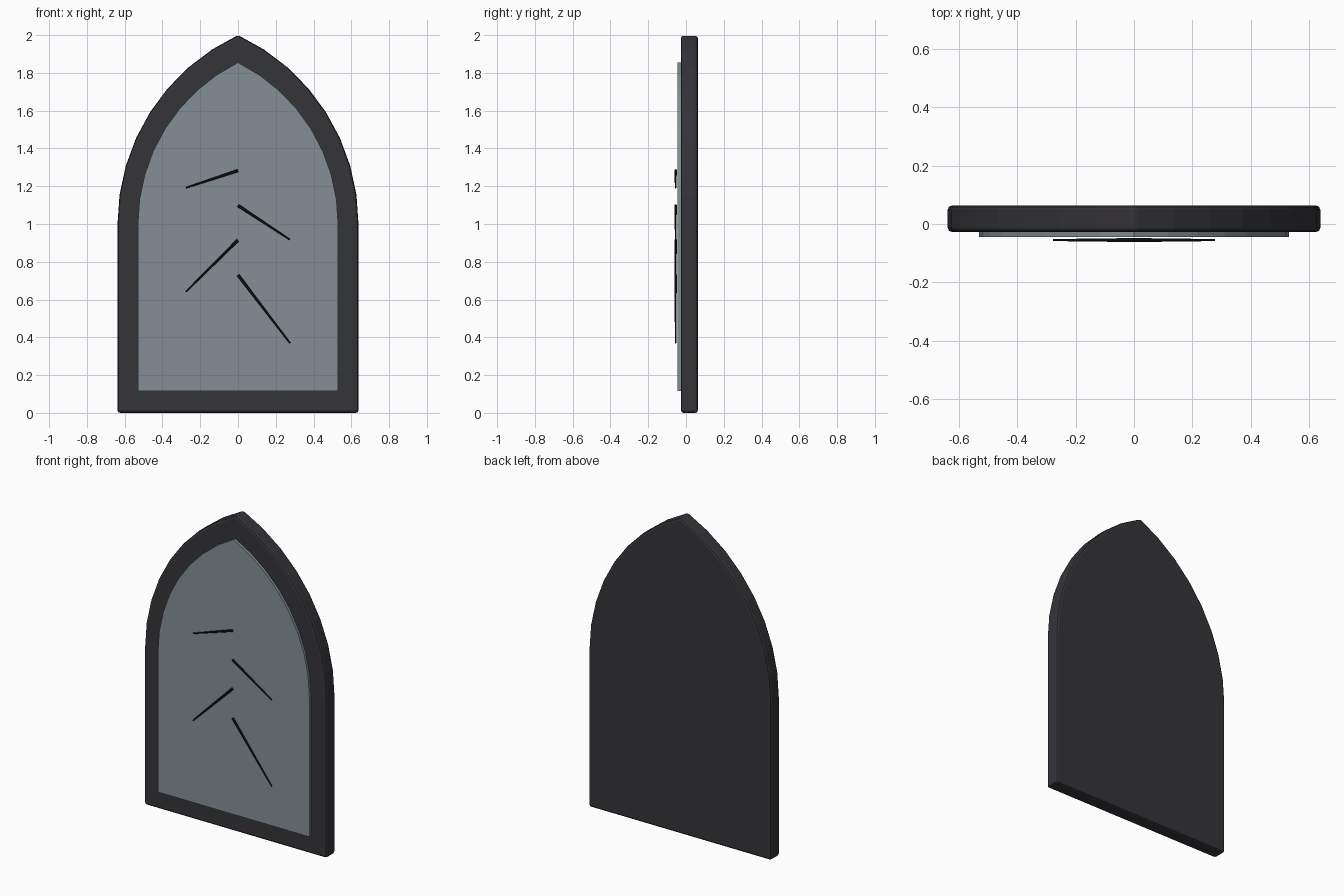
import bpy, bmesh, math
from mathutils import Vector

if "Cube" in bpy.data.objects:
    bpy.data.objects.remove(bpy.data.objects["Cube"])


def material(name, rgb):
    m = bpy.data.materials.new(name)
    m.diffuse_color = (*rgb, 1)
    m.use_nodes = True
    m.node_tree.nodes["Principled BSDF"].inputs["Base Color"].default_value = m.diffuse_color
    return m


def new_object(name, bm, mat):
    bmesh.ops.recalc_face_normals(bm, faces=bm.faces)
    me = bpy.data.meshes.new(name)
    bm.to_mesh(me)
    bm.free()
    ob = bpy.data.objects.new(name, me)
    bpy.context.collection.objects.link(ob)
    me.materials.append(mat)
    return ob


def pointed_arch(name, half, bottom, spring, top, y0, y1, mat, steps=8):
    """Extruded gothic arch outline; each side is a circular arc."""
    h = top - spring
    c = (h * h - half * half) / (2 * half)
    r = half + c
    sweep = math.asin(h / r)
    arc = [(r * math.cos(sweep * i / steps) - c,
            spring + r * math.sin(sweep * i / steps)) for i in range(steps)]
    side = [(half, bottom)] + arc
    outline = side + [(0, top)] + [(-x, z) for x, z in reversed(side)]
    bm = bmesh.new()
    face = bm.faces.new([bm.verts.new((x, y0, z)) for x, z in outline])
    ext = bmesh.ops.extrude_face_region(bm, geom=[face], use_keep_orig=True)
    moved = [g for g in ext["geom"] if isinstance(g, bmesh.types.BMVert)]
    bmesh.ops.translate(bm, verts=moved, vec=(0, y1 - y0, 0))
    return new_object(name, bm, mat)


def crack(name, a, b, y, mat):
    """Thin bar tapering from a to b on the pane."""
    a, b = Vector((a[0], y, a[1])), Vector((b[0], y, b[1]))
    d = b - a
    bm = bmesh.new()
    bmesh.ops.create_cone(bm, cap_ends=True, segments=6,
                          radius1=0.008, radius2=0.004, depth=d.length)
    bmesh.ops.rotate(bm, verts=bm.verts,
                     matrix=d.to_track_quat('Z', 'Y').to_matrix())
    bmesh.ops.translate(bm, verts=bm.verts, vec=(a + b) / 2)
    return new_object(name, bm, mat)


dark = material("dark_frame", (0.035, 0.033, 0.039))
glass = material("grey_glass", (0.23, 0.28, 0.30))
black = material("crack_black", (0.008, 0.008, 0.01))

# Solid frame slab with softened edges
frame = pointed_arch("window_frame", 0.638, 0, 1.0, 2.0, -0.027, 0.063, dark)
bev = frame.modifiers.new("edge_bevel", 'BEVEL')
bev.width = 0.014
bev.segments = 2
bev.limit_method = 'ANGLE'
bev.angle_limit = math.radians(30)

# Pane standing slightly proud of the frame
pointed_arch("window_pane", 0.53, 0.115, 1.0, 1.855, -0.044, 0.0, glass)

# Cracks alternating left and right from the centre line
for i, (z0, z1) in enumerate([(0.73, 0.37), (0.915, 0.642),
                              (1.098, 0.917), (1.283, 1.192)]):
    s = 1 if i % 2 == 0 else -1
    crack(f"pane_crack_{i + 1}", (0, z0), (s * 0.275, z1), -0.055, black)
